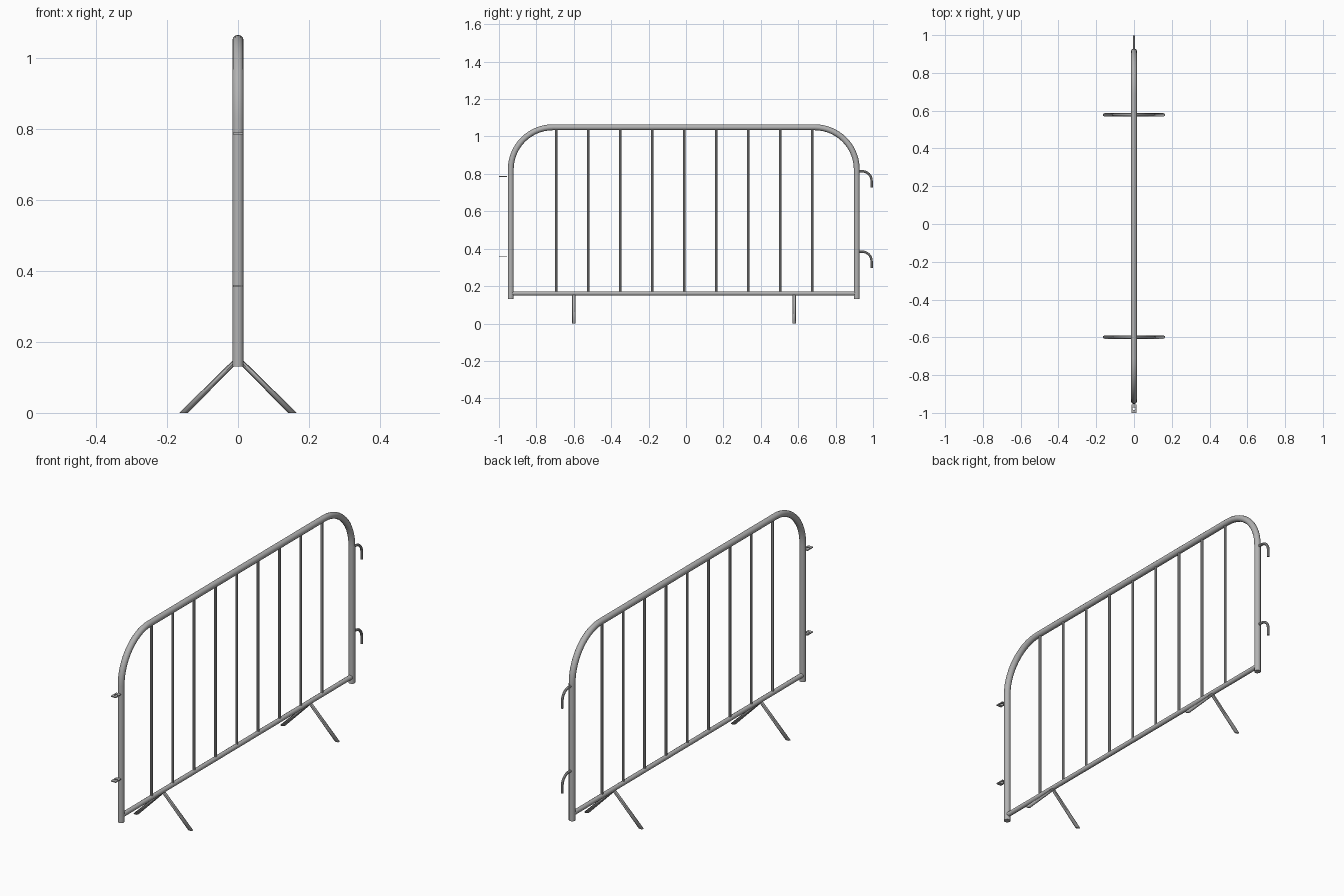
import bpy, bmesh, math
from mathutils import Vector

cube = bpy.data.objects.get("Cube")
if cube:
    bpy.data.objects.remove(cube, do_unlink=True)

# Galvanised steel
steel = bpy.data.materials.new("galvanised_steel")
steel.use_nodes = True
colour = (0.45, 0.45, 0.45, 1)
steel.diffuse_color = colour
steel.node_tree.nodes["Principled BSDF"].inputs["Base Color"].default_value = colour


def select_only(obj):
    bpy.ops.object.select_all(action='DESELECT')
    obj.select_set(True)
    bpy.context.view_layer.objects.active = obj


def tube(name, points, radius, sides=16):
    """Round capped tube along a polyline, as a smooth mesh."""
    curve = bpy.data.curves.new(name, 'CURVE')
    curve.dimensions = '3D'
    curve.bevel_depth = radius
    curve.bevel_resolution = sides // 4 - 1
    curve.use_fill_caps = True
    spline = curve.splines.new('POLY')
    spline.points.add(len(points) - 1)
    for p, co in zip(spline.points, points):
        p.co = (*co, 1)
    curve.materials.append(steel)
    obj = bpy.data.objects.new(name, curve)
    bpy.context.collection.objects.link(obj)
    select_only(obj)
    bpy.ops.object.convert(target='MESH')
    obj = bpy.context.object
    bpy.ops.object.shade_smooth_by_angle(angle=math.radians(40))
    return obj


def arc(cy, cz, radius, start, end, steps):
    """Points of an arc in the side plane, angles in degrees."""
    angles = [math.radians(start + (end - start) * i / steps) for i in range(steps + 1)]
    return [(0, cy + radius * math.cos(a), cz + radius * math.sin(a)) for a in angles]


# Outer frame: one bent tube
BACK, FRONT, TOP, FOOT, BEND = 0.913, -0.937, 1.049, 0.13, 0.225
path = [(0, FRONT, FOOT)]
path += arc(FRONT + BEND, TOP - BEND, BEND, 180, 90, 14)
path += arc(BACK - BEND, TOP - BEND, BEND, 90, 0, 14)
path += [(0, BACK, FOOT)]
tube("outer_frame", path, 0.0157, 20)

# Bottom rail and upright bars
RAIL = 0.161
tube("bottom_rail", [(0, FRONT, RAIL), (0, BACK, RAIL)], 0.012)
for i in range(9):
    y = -0.694 + 0.171 * i
    tube(f"upright_bar_{i + 1}", [(0, y, RAIL), (0, y, TOP)], 0.0065, 12)

# Splayed feet, cut flat at the floor
for label, y in (("front", -0.599), ("back", 0.578)):
    foot = tube(f"{label}_foot", [(-0.2, y, -0.047), (0, y, 0.153), (0.2, y, -0.047)], 0.0095, 12)
    bm = bmesh.new()
    bm.from_mesh(foot.data)
    geom = bm.verts[:] + bm.edges[:] + bm.faces[:]
    cut = bmesh.ops.bisect_plane(bm, geom=geom, plane_co=(0, 0, 0),
                                 plane_no=(0, 0, -1), clear_outer=True)
    edges = [e for e in cut["geom_cut"] if isinstance(e, bmesh.types.BMEdge)]
    bmesh.ops.holes_fill(bm, edges=edges, sides=0)
    bm.to_mesh(foot.data)
    bm.free()


def eye_plate(name, z):
    """Thin tab with a round hole that takes a neighbour's hook."""
    n, half, hole, thick = 24, 0.0135, 0.0075, 0.005
    cy = -0.978
    bm = bmesh.new()
    rings = []
    for i in range(n):
        a = 2 * math.pi * i / n
        d = Vector((math.cos(a), math.sin(a), 0))
        square = d / max(abs(d.x), abs(d.y))
        outer = Vector((square.x * half, cy + square.y * 0.022, z - thick / 2))
        inner = Vector((d.x * hole, cy + d.y * hole, z - thick / 2))
        rings.append((bm.verts.new(outer), bm.verts.new(inner)))
    for i in range(n):
        a, b = rings[i], rings[(i + 1) % n]
        bm.faces.new((a[0], b[0], b[1], a[1]))
    ext = bmesh.ops.extrude_face_region(bm, geom=bm.faces[:], use_keep_orig=True)
    top = [v for v in ext["geom"] if isinstance(v, bmesh.types.BMVert)]
    bmesh.ops.translate(bm, verts=top, vec=(0, 0, thick))
    bmesh.ops.recalc_face_normals(bm, faces=bm.faces[:])
    mesh = bpy.data.meshes.new(name)
    bm.to_mesh(mesh)
    bm.free()
    mesh.materials.append(steel)
    bpy.context.collection.objects.link(bpy.data.objects.new(name, mesh))


# Coupling hooks at the back, eye plates at the front
for label, drop in (("upper", 0), ("lower", 0.43)):
    hook = [(0, BACK, 0.814 - drop)]
    hook += arc(0.942, 0.764 - drop, 0.05, 90, 0, 10)
    hook += [(0, 0.992, 0.727 - drop)]
    tube(f"{label}_hook", hook, 0.0065, 12)
    eye_plate(f"{label}_eye_plate", 0.787 - drop)
